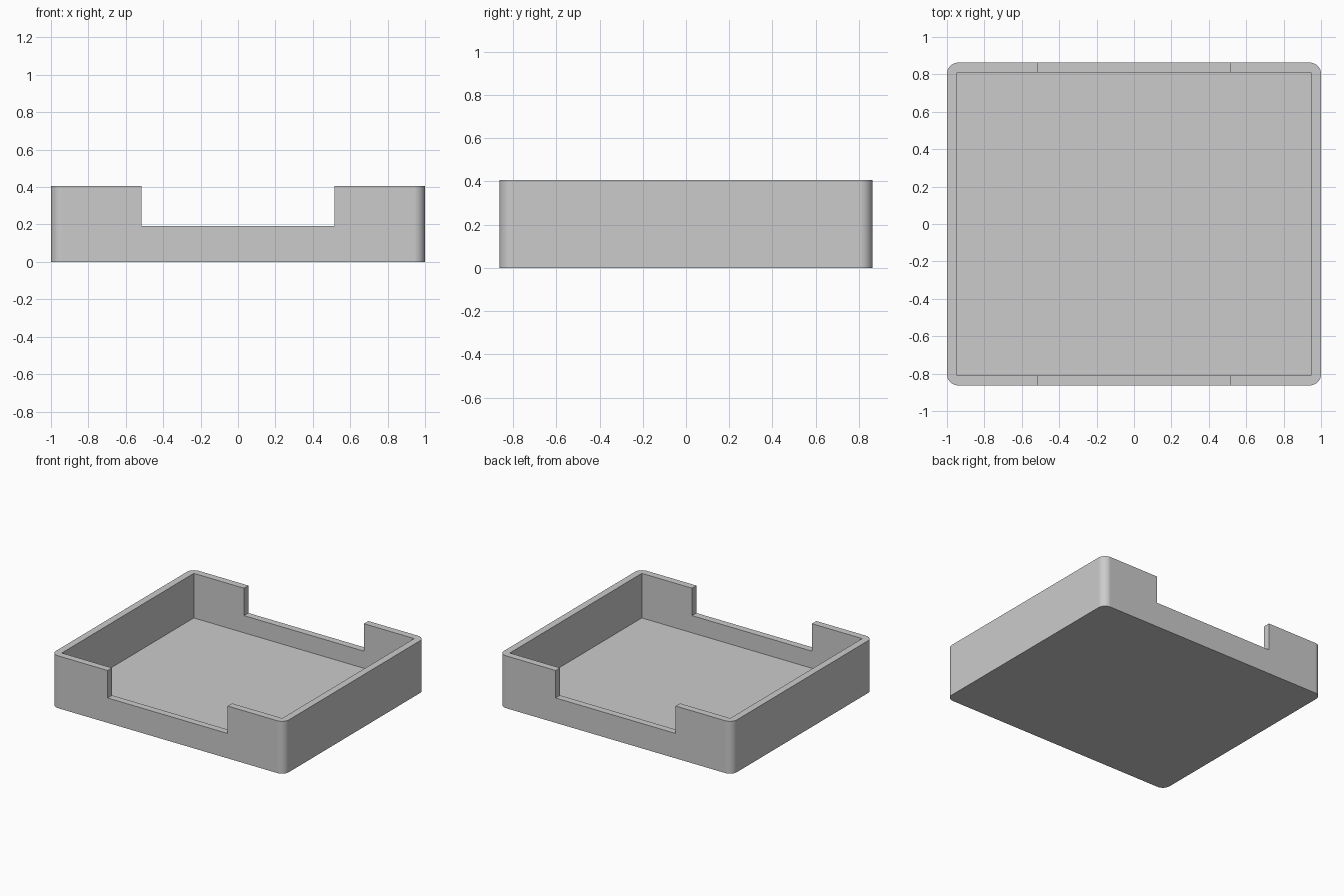
import bpy
import bmesh
from mathutils import Matrix, Vector

default = bpy.data.objects.get("Cube")
if default:
    bpy.data.objects.remove(default, do_unlink=True)

WIDTH, DEPTH, HEIGHT = 2.0, 1.726, 0.406
WALL, FLOOR = 0.054, 0.06
NOTCH_WIDTH, NOTCH_BASE = 1.03, 0.193
RADIUS = 0.06

grey = bpy.data.materials.new("light_grey")
grey.use_nodes = True
colour = (0.6, 0.6, 0.6, 1)
grey.diffuse_color = colour
grey.node_tree.nodes["Principled BSDF"].inputs["Base Color"].default_value = colour


def box(name, width, depth, bottom, top, radius=0):
    """Centred box, with optionally rounded vertical edges."""
    bm = bmesh.new()
    place = Matrix.Translation((0, 0, (bottom + top) / 2))
    size = Matrix.Diagonal(Vector((width, depth, top - bottom, 1)))
    bmesh.ops.create_cube(bm, size=1, matrix=place @ size)
    if radius:
        upright = [e for e in bm.edges
                   if abs(e.verts[0].co.z - e.verts[1].co.z) > 0.01]
        bmesh.ops.bevel(bm, geom=upright, offset=radius, segments=8,
                        profile=0.5, affect='EDGES')
    mesh = bpy.data.meshes.new(name)
    bm.to_mesh(mesh)
    bm.free()
    mesh.materials.append(grey)
    obj = bpy.data.objects.new(name, mesh)
    bpy.context.collection.objects.link(obj)
    return obj


# Rounded outer block
tray = box("tray", WIDTH, DEPTH, 0, HEIGHT, RADIUS)

# Square-cornered cavity, and one slot through the front and back walls
cutters = [
    box("cavity_cutter", WIDTH - 2 * WALL, DEPTH - 2 * WALL, FLOOR, HEIGHT + 0.2),
    box("notch_cutter", NOTCH_WIDTH, DEPTH + 0.4, NOTCH_BASE, HEIGHT + 0.3),
]

bpy.ops.object.select_all(action='DESELECT')
tray.select_set(True)
bpy.context.view_layer.objects.active = tray
for cutter in cutters:
    cutter.hide_render = True
    cut = tray.modifiers.new("cut", 'BOOLEAN')
    cut.operation = 'DIFFERENCE'
    cut.solver = 'EXACT'
    cut.object = cutter
    bpy.ops.object.modifier_apply(modifier=cut.name)
    bpy.data.objects.remove(cutter, do_unlink=True)

# Smooth round corners while keeping the walls flat
bpy.ops.object.shade_smooth_by_angle(angle=0.6)
weighted = tray.modifiers.new("flat_walls", 'WEIGHTED_NORMAL')
weighted.keep_sharp = True
